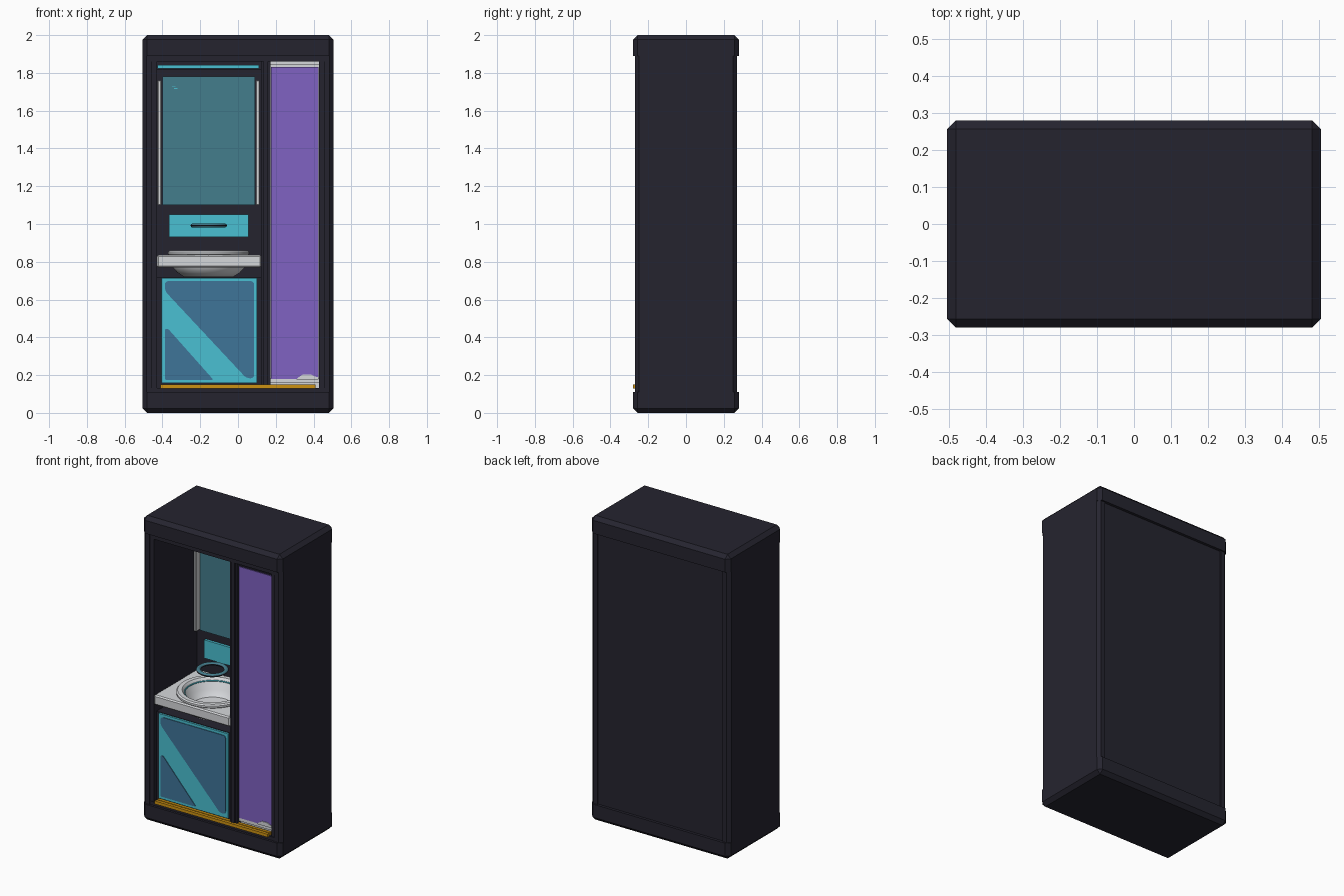
import bpy, bmesh, math
from mathutils import Matrix

if "Cube" in bpy.data.objects:
    bpy.data.objects.remove(bpy.data.objects["Cube"])


def mat(name, r, g, b):
    lin = [((c / 255 + 0.055) / 1.055) ** 2.4 for c in (r, g, b)]
    m = bpy.data.materials.new(name)
    m.diffuse_color = (*lin, 1)
    m.use_nodes = True
    m.node_tree.nodes["Principled BSDF"].inputs["Base Color"].default_value = m.diffuse_color
    return m


DARK = mat("charcoal", 37, 36, 47)
CYAN = mat("cyan", 74, 192, 210)
SLATE = mat("slate blue", 62, 117, 153)
MIRROR = mat("mirror teal", 68, 125, 140)
PURPLE = mat("purple", 128, 98, 194)
WHITE = mat("white", 214, 216, 219)
GOLD = mat("gold", 205, 146, 18)


def finish(name, bm, m, smooth=False):
    bmesh.ops.recalc_face_normals(bm, faces=bm.faces)
    me = bpy.data.meshes.new(name)
    bm.to_mesh(me)
    bm.free()
    me.materials.append(m)
    ob = bpy.data.objects.new(name, me)
    bpy.context.collection.objects.link(ob)
    if smooth:
        bpy.ops.object.select_all(action='DESELECT')
        bpy.context.view_layer.objects.active = ob
        ob.select_set(True)
        bpy.ops.object.shade_smooth_by_angle(angle=math.radians(40))
    return ob


def box(name, x, y, z, m, bevel=0, keep=None):
    """Box from ranges; bevel edges for which keep(edge) is true."""
    bm = bmesh.new()
    bmesh.ops.create_cube(bm, size=1)
    for v in bm.verts:
        v.co = [r[0] if c < 0 else r[1] for c, r in zip(v.co, (x, y, z))]
    if bevel:
        es = [e for e in bm.edges if keep is None or keep(e)]
        bmesh.ops.bevel(bm, geom=es, offset=bevel, segments=1, affect='EDGES')
    return finish(name, bm, m)


def plate(name, pts, y0, y1, m, radius=0):
    """Polygon in the x-z plane given thickness, with rounded corners."""
    bm = bmesh.new()
    f = bm.faces.new([bm.verts.new((px, y0, pz)) for px, pz in pts])
    ext = bmesh.ops.extrude_face_region(bm, geom=[f])
    for v in ext["geom"]:
        if isinstance(v, bmesh.types.BMVert):
            v.co.y = y1
    if radius:
        es = [e for e in bm.edges if abs(e.verts[0].co.y - e.verts[1].co.y) > 1e-5]
        bmesh.ops.bevel(bm, geom=es, offset=radius, segments=4, profile=0.5, affect='EDGES')
    return finish(name, bm, m)


def lathe(name, prof, cx, cy, m, closed=False, steps=64):
    bm = bmesh.new()
    vs = [bm.verts.new((r, 0, z)) for r, z in prof]
    es = [bm.edges.new(p) for p in zip(vs, vs[1:])]
    if closed:
        es.append(bm.edges.new((vs[-1], vs[0])))
    bmesh.ops.spin(bm, geom=vs + es, cent=(0, 0, 0), axis=(0, 0, 1),
                   angle=math.tau, steps=steps)
    bmesh.ops.remove_doubles(bm, verts=bm.verts, dist=1e-5)
    bmesh.ops.transform(bm, matrix=Matrix.Translation((cx, cy, 0)), verts=bm.verts)
    return finish(name, bm, m, True)


def ring(name, R, rr, rz, cx, cy, cz, m):
    prof = [(R + rr * math.cos(a * math.tau / 12), cz + rz * math.sin(a * math.tau / 12))
            for a in range(12)]
    return lathe(name, prof, cx, cy, m, True)


# Chamfered top and bottom caps
for nm, z, inner in (("bottom_cap", (0, 0.11), 0.11), ("top_cap", (1.89, 2), 1.89)):
    box(nm, (-0.505, 0.505), (-0.28, 0.28), z, DARK, 0.024,
        lambda e: not all(abs(v.co.z - inner) < 1e-4 for v in e.verts))

# Outer side walls, with chamfered vertical outer corners, and inner frame step
for s, side in ((-1, "left"), (1, "right")):
    a, b, c = 0.505 * s, 0.455 * s, 0.428 * s
    box(side + "_wall", sorted((a, b)), (-0.27, 0.27), (0.1, 1.9), DARK, 0.02,
        lambda e: all(abs(v.co.x - a) < 1e-4 for v in e.verts)
        and abs(e.verts[0].co.z - e.verts[1].co.z) > 0.1)
    box(side + "_inner_frame", sorted((b, c)), (-0.262, 0.25), (0.1, 1.9), DARK)

# Back panel, floor, lintel and divider
box("back_panel", (-0.456, 0.456), (0.2, 0.262), (0.1, 1.9), DARK)
box("floor_frame", (-0.456, 0.456), (-0.265, 0.21), (0.1, 0.133), DARK)
box("lintel", (-0.456, 0.456), (-0.265, 0.21), (1.86, 1.9), DARK)
box("divider", (0.122, 0.173), (-0.255, 0.2), (0.13, 1.865), DARK)
box("divider_front_trim", (0.135, 0.16), (-0.265, -0.25), (0.13, 1.865), DARK)

# Gold threshold rails
for i, y in enumerate((-0.28, -0.254)):
    box(f"threshold_rail_{i + 1}", (-0.41, 0.41), (y, y + 0.019), (0.13, 0.15), GOLD)
box("threshold_base", (-0.41, 0.41), (-0.278, -0.236), (0.13, 0.141), GOLD)

# Shower stall: white lining, purple screen and foam
SX = (0.173, 0.428)
box("stall_back", SX, (0.17, 0.2), (0.155, 1.85), WHITE)
box("stall_tray", SX, (-0.22, 0.18), (0.133, 0.165), WHITE)
box("stall_ceiling", SX, (-0.22, 0.18), (1.845, 1.862), WHITE)
box("shower_screen", (0.176, 0.426), (-0.24, -0.232), (0.18, 1.832), PURPLE)
box("screen_foot", SX, (-0.236, -0.222), (0.158, 0.181), WHITE)
plate("foam_patch", [(0.31, 0.178), (0.425, 0.178), (0.425, 0.188), (0.405, 0.194),
                     (0.385, 0.204), (0.345, 0.204), (0.325, 0.192)], -0.245, -0.239, WHITE)

# Mirror with small icon, side lamps and ceiling light strip
box("mirror_backing", (-0.428, 0.122), (0.185, 0.205), (0.83, 1.82), DARK)
box("mirror", (-0.4, 0.09), (0.177, 0.188), (1.1, 1.78), MIRROR)
for i, (x, z) in enumerate(((-0.346, 1.724), (-0.334, 1.715))):
    box(f"mirror_icon_{i + 1}", (x - 0.004, x + 0.014), (0.173, 0.178), (z, z + 0.005), CYAN)
for nm, x in (("left", -0.415), ("right", 0.104)):
    box(nm + "_lamp", (x - 0.01, x + 0.01), (0.145, 0.19), (1.1, 1.76), WHITE, 0.004)
box("ceiling_light", (-0.425, 0.112), (0.15, 0.195), (1.824, 1.843), CYAN)

# Drawer panel and hovering tap ring
box("drawer_panel", (-0.365, 0.055), (0.168, 0.19), (0.93, 1.05), CYAN)
CX, CY = -0.155, -0.045
ring("tap_ring", 0.083, 0.013, 0.011, CX, CY, 0.992, MIRROR)
ring("tap_ring_core", 0.083, 0.0145, 0.006, CX, CY, 0.992, DARK)

# Washstand counter with round hole
counter = box("counter", (-0.43, 0.124), (-0.262, 0.19), (0.77, 0.835), WHITE, 0.008)
bm = bmesh.new()
bmesh.ops.create_cone(bm, cap_ends=True, segments=64, radius1=0.18, radius2=0.18, depth=0.4,
                      matrix=Matrix.Translation((CX, CY, 0.8)))
cutter = finish("counter_cutter", bm, WHITE)
cutter.hide_render = True
cutter.hide_viewport = True
mod = counter.modifiers.new("hole", 'BOOLEAN')
mod.operation = 'DIFFERENCE'
mod.object = cutter
mod.solver = 'EXACT'

# Basin and its glowing inner ring
lathe("basin", [(0, 0.72), (0.13, 0.72), (0.165, 0.742), (0.19, 0.77), (0.205, 0.83),
                (0.215, 0.84), (0.215, 0.852), (0.207, 0.86), (0.18, 0.86), (0.168, 0.848),
                (0.155, 0.79), (0.12, 0.755), (0, 0.745)], CX, CY, WHITE)
ring("basin_light_ring", 0.165, 0.004, 0.004, CX, CY, 0.842, CYAN)

# Lower cabinet: body, cyan door and two slate insets around a diagonal band
box("cabinet_body", (-0.43, 0.124), (-0.235, 0.2), (0.13, 0.718), DARK)
box("cabinet_door", (-0.405, 0.1), (-0.248, -0.23), (0.158, 0.715), CYAN)
plate("door_inset_upper", [(-0.387, 0.698), (0.085, 0.698), (0.085, 0.183), (0.045, 0.183),
                           (-0.387, 0.645)], -0.252, -0.247, SLATE, 0.018)
plate("door_inset_lower", [(-0.387, 0.175), (-0.13, 0.175), (-0.37, 0.445), (-0.387, 0.445)],
      -0.252, -0.247, SLATE, 0.008)
